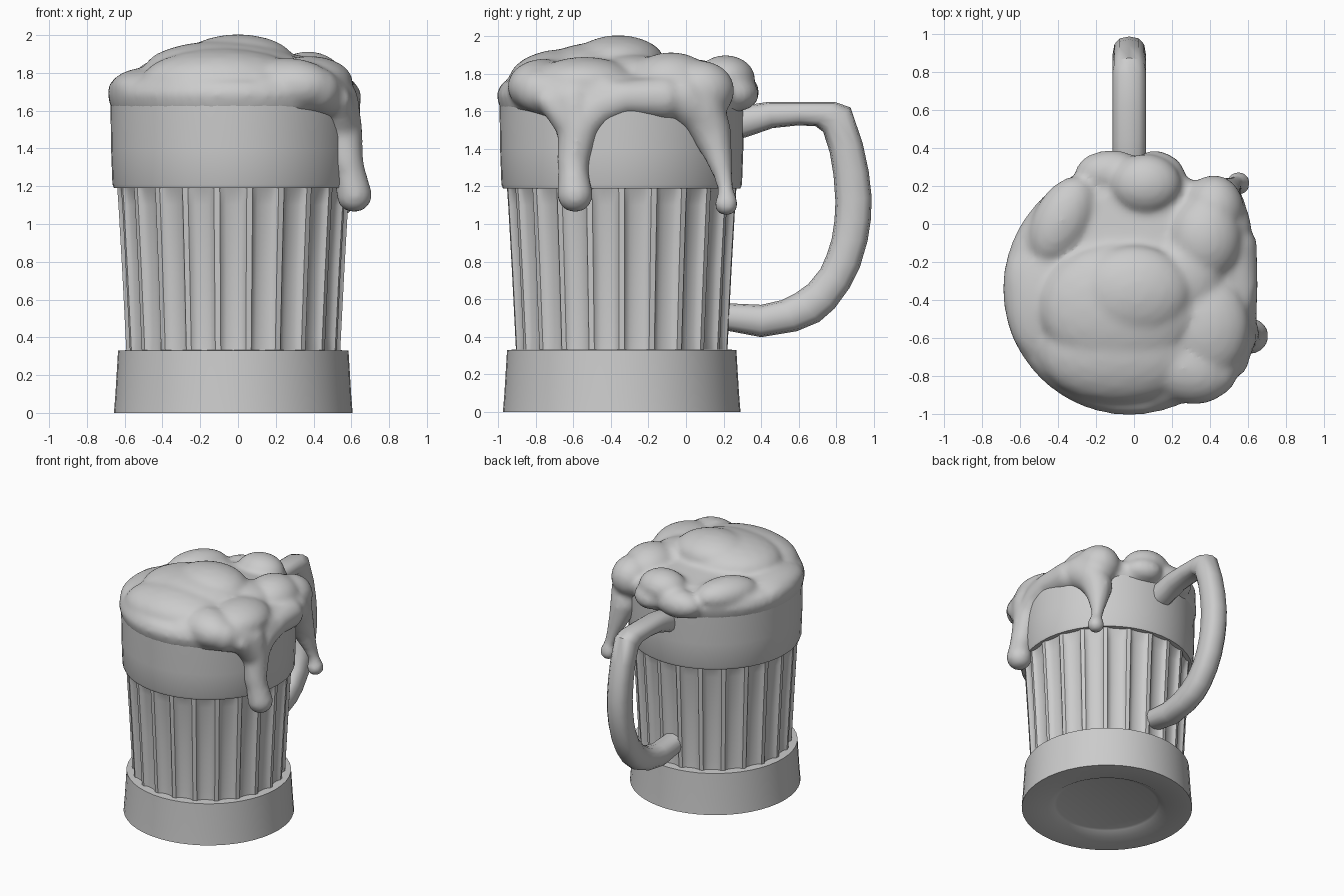
import bpy, bmesh, math
from mathutils import Vector, Matrix

CX, CY = -0.025, -0.342          # mug axis


def finish(name, bm, angle=35):
    bmesh.ops.recalc_face_normals(bm, faces=bm.faces)
    me = bpy.data.meshes.new(name)
    bm.to_mesh(me)
    bm.free()
    for p in me.polygons:
        p.use_smooth = True
    me.set_sharp_from_angle(angle=math.radians(angle))
    ob = bpy.data.objects.new(name, me)
    bpy.context.collection.objects.link(ob)
    return ob


def skin(bm, rings):
    """Bridge consecutive rings of points and cap both ends."""
    vs = [[bm.verts.new(p) for p in ring] for ring in rings]
    n = len(vs[0])
    for a, b in zip(vs, vs[1:]):
        for i in range(n):
            j = (i + 1) % n
            bm.faces.new((a[i], a[j], b[j], b[i]))
    bm.faces.new(vs[0])
    bm.faces.new(vs[-1])


def circle(r, z, n=48):
    return [(CX + r * math.cos(math.tau * i / n),
             CY + r * math.sin(math.tau * i / n), z) for i in range(n)]


def lathe(name, profile):
    bm = bmesh.new()
    skin(bm, [circle(r, z) for r, z in profile])
    return finish(name, bm)


# Base foot with a shallow recess underneath, and the smooth upper band
lathe("base", [(0.37, 0.035), (0.39, 0.028), (0.44, 0.0), (0.632, 0.0),
               (0.624, 0.1), (0.61, 0.33), (0.5, 0.335)])
lathe("rim_band", [(0.5, 1.19), (0.632, 1.19), (0.64, 1.21), (0.647, 1.4),
                   (0.65, 1.63), (0.5, 1.65)])

# Fluted body: thin ridges between concave panels
FLUTES = 22
RIDGE = [1, 1, 0.45, 0.15, 0.0, 0.0, 0.15, 0.45]
OFFS = [-0.09, 0.09, 0.16, 0.28, 0.42, 0.58, 0.72, 0.84]


def flute_ring(z, r, depth):
    pts = []
    for k in range(FLUTES):
        for h, o in zip(RIDGE, OFFS):
            a = math.tau * (k + o) / FLUTES
            rad = r - depth * (1 - h)
            pts.append((CX + rad * math.cos(a), CY + rad * math.sin(a), z))
    return pts


bm = bmesh.new()
skin(bm, [flute_ring(*s) for s in [(0.3, 0.565, 0.02), (0.4, 0.57, 0.032),
                                   (0.75, 0.588, 0.036), (1.1, 0.608, 0.034),
                                   (1.17, 0.613, 0.024), (1.22, 0.616, 0.008)]])
finish("fluted_body", bm)

# Handle: outer (y, z) and inner (y, z) edge at each station
STATIONS = [(0.22, 1.61, 0.22, 1.43), (0.34, 1.635, 0.36, 1.475),
            (0.44, 1.65, 0.46, 1.51), (0.62, 1.65, 0.6, 1.525),
            (0.79, 1.65, 0.69, 1.52), (0.875, 1.62, 0.73, 1.49),
            (0.94, 1.43, 0.765, 1.38), (0.972, 1.28, 0.785, 1.26),
            (0.988, 1.14, 0.795, 1.12), (0.983, 1.02, 0.79, 1.02),
            (0.966, 0.91, 0.775, 0.92), (0.925, 0.77, 0.75, 0.84),
            (0.87, 0.66, 0.715, 0.76), (0.79, 0.55, 0.65, 0.68),
            (0.71, 0.48, 0.58, 0.63), (0.59, 0.43, 0.51, 0.595),
            (0.4, 0.398, 0.4, 0.57), (0.18, 0.44, 0.18, 0.58)]
bm = bmesh.new()
rings = []
for oy, oz, iy, iz in STATIONS:
    ring = []
    for i in range(12):
        a = math.tau * i / 12
        c, s = (math.copysign(abs(f) ** 0.8, f) for f in (math.cos(a), math.sin(a)))
        t = 0.5 + 0.5 * s
        ring.append((CX + 0.088 * c, iy + (oy - iy) * t, iz + (oz - iz) * t))
    rings.append(ring)
skin(bm, rings)
finish("handle", bm, 45)

# Foam: overlapping lumps and drips fused into one skin
bm = bmesh.new()
skin(bm, [circle(r, z) for r, z in [(0.55, 1.56), (0.645, 1.6), (0.668, 1.69),
                                    (0.64, 1.75), (0.5, 1.80), (0.2, 1.84)]])


def lump(x, y, z, rx, ry, rz, turn=0):
    m = (Matrix.Translation((x, y, z)) @ Matrix.Rotation(math.radians(turn), 4, 'Z')
         @ Matrix.Diagonal((rx, ry, rz, 1)))
    bmesh.ops.create_icosphere(bm, subdivisions=3, radius=1, matrix=m)


def drip(points):
    for a, b in zip(points, points[1:]):
        for i in range(6):
            x, y, z, r = Vector(a).lerp(Vector(b), i / 5)
            lump(x, y, z, r, r, r)


for args in [
    (-0.08, -0.44, 1.82, 0.42, 0.34, 0.15),      # crown
    (0.00, -0.36, 1.86, 0.30, 0.25, 0.145),
    (-0.08, -0.66, 1.75, 0.44, 0.29, 0.18),      # front
    (0.26, -0.76, 1.73, 0.26, 0.18, 0.15, -20),
    (-0.47, -0.40, 1.72, 0.21, 0.34, 0.11),      # left
    (-0.60, -0.34, 1.70, 0.09, 0.24, 0.09),
    (-0.38, 0.02, 1.76, 0.15, 0.25, 0.12, -28),  # back left
    (0.38, -0.54, 1.75, 0.23, 0.28, 0.14),       # right
    (0.27, -0.28, 1.77, 0.20, 0.24, 0.13),
    (0.37, -0.08, 1.75, 0.20, 0.23, 0.165),
    (0.42, 0.08, 1.71, 0.16, 0.18, 0.16),
    (0.06, 0.21, 1.77, 0.19, 0.16, 0.13),        # back
    (-0.12, 0.27, 1.70, 0.19, 0.12, 0.11),
    (0.14, 0.28, 1.69, 0.14, 0.10, 0.09, -25),
]:
    lump(*args)
drip([(0.12, -0.87, 1.70, 0.10), (0.42, -0.79, 1.71, 0.12), (0.52, -0.60, 1.65, 0.12),
      (0.55, -0.57, 1.50, 0.11), (0.575, -0.60, 1.34, 0.088),
      (0.595, -0.60, 1.27, 0.082), (0.615, -0.59, 1.155, 0.096)])
drip([(0.54, -0.74, 1.66, 0.06), (0.54, -0.67, 1.60, 0.08), (0.55, -0.58, 1.50, 0.1),
      (0.55, -0.46, 1.62, 0.10), (0.56, -0.32, 1.67, 0.095), (0.53, -0.12, 1.67, 0.12)])
drip([(0.48, -0.02, 1.67, 0.14), (0.46, 0.08, 1.60, 0.13), (0.46, 0.13, 1.50, 0.11),
      (0.485, 0.165, 1.39, 0.08), (0.52, 0.20, 1.25, 0.05), (0.545, 0.215, 1.16, 0.043),
      (0.55, 0.215, 1.105, 0.065)])
foam = finish("foam", bm)
mod = foam.modifiers.new("fuse", 'REMESH')
mod.mode = 'VOXEL'
mod.voxel_size = 0.02
mod.use_smooth_shade = True
mod = foam.modifiers.new("soften", 'SMOOTH')
mod.factor = 0.5
mod.iterations = 9
